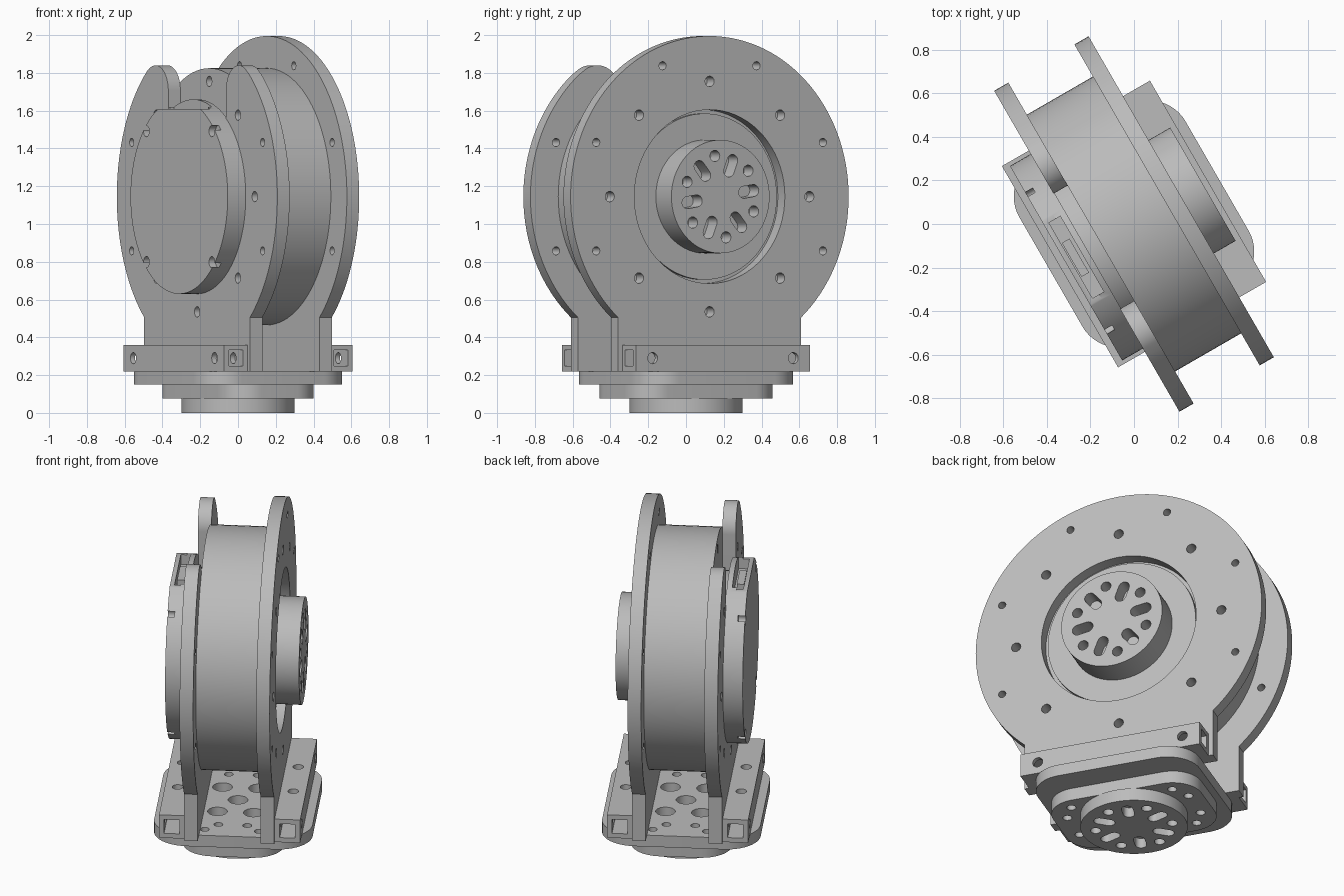
import bpy, bmesh
from math import sin, cos, radians, acos, degrees

cube = bpy.data.objects.get("Cube")
if cube:
    bpy.data.objects.remove(cube, do_unlink=True)

grey = bpy.data.materials.new("light_grey")
grey.use_nodes = True
grey.diffuse_color = (0.5, 0.5, 0.5, 1)
grey.node_tree.nodes["Principled BSDF"].inputs["Base Color"].default_value = (0.5, 0.5, 0.5, 1)

C = 1.145      # height of the motor axis
TURN = 30      # whole assembly is turned about z


def arc(cx, cy, r, a0, a1, n=24):
    steps = [radians(a0 + (a1 - a0) * i / n) for i in range(n + 1)]
    return [(cx + r * cos(a), cy + r * sin(a)) for a in steps]


def circle(cx, cy, r, n=24):
    return arc(cx, cy, r, 0, 360, n)[:-1]


def polar(cy, r, a):
    return r * cos(radians(a)), cy + r * sin(radians(a))


def rect(x0, x1, y0, y1):
    return [(x0, y0), (x1, y0), (x1, y1), (x0, y1)]


def rounded(hx, hy, r):
    pts = []
    for sx, sy, a in ((1, 1, 0), (-1, 1, 90), (-1, -1, 180), (1, -1, 270)):
        pts += arc(sx * (hx - r), sy * (hy - r), r, a, a + 90, 12)
    return pts


def slot(cy, a, r0, r1, r):
    return arc(*polar(cy, r1, a), r, a - 90, a + 90, 8) + arc(*polar(cy, r0, a), r, a + 90, a + 270, 8)


def make_mesh(name, prisms):
    """Each prism is (outline, axis, low, high)."""
    bm = bmesh.new()
    place = {"x": lambda p, h: (h, p[0], p[1]),
             "y": lambda p, h: (p[0], h, p[1]),
             "z": lambda p, h: (p[0], p[1], h)}
    for pts, axis, lo, hi in prisms:
        low = [bm.verts.new(place[axis](p, lo)) for p in pts]
        high = [bm.verts.new(place[axis](p, hi)) for p in pts]
        bm.faces.new(low)
        bm.faces.new(high)
        for i in range(len(pts)):
            j = (i + 1) % len(pts)
            bm.faces.new((low[i], low[j], high[j], high[i]))
    bmesh.ops.recalc_face_normals(bm, faces=bm.faces)
    mesh = bpy.data.meshes.new(name)
    bm.to_mesh(mesh)
    bm.free()
    obj = bpy.data.objects.new(name, mesh)
    bpy.context.collection.objects.link(obj)
    return obj


def part(name, prisms, *cut_groups):
    obj = make_mesh(name, prisms)
    obj.data.materials.append(grey)
    bpy.ops.object.select_all(action="DESELECT")
    obj.select_set(True)
    bpy.context.view_layer.objects.active = obj
    for group in cut_groups:
        cutter = make_mesh("cutter", group)
        cutter.hide_render = True
        mod = obj.modifiers.new("cut", "BOOLEAN")
        mod.operation, mod.solver, mod.object = "DIFFERENCE", "EXACT", cutter
        bpy.ops.object.modifier_apply(modifier=mod.name)
        bpy.data.objects.remove(cutter, do_unlink=True)
    bpy.ops.object.shade_smooth_by_angle(angle=radians(30))
    obj.rotation_euler.z = radians(TURN)
    return obj


def bolt_holes(lo, hi, inner, outer):
    holes = [(circle(*polar(C, 0.61, a), 0.028, 16), "x", lo, hi) for a in inner]
    return holes + [(circle(*polar(C, 0.75, a), 0.022, 16), "x", lo, hi) for a in outer]


def hub_holes(cy, axis, lo, hi):
    cuts = []
    for k in range(6):
        cuts.append((circle(*polar(cy, 0.218, 39 + 60 * k), 0.03, 16), axis, lo, hi))
        cuts.append((slot(cy, 69 + 60 * k, 0.145, 0.205, 0.032), axis, lo, hi))
    return cuts


# Motor body, bearing face and output hub
part("motor_body", [(circle(0, C, 0.68, 96), "x", -0.176, 0.176)],
     [(circle(*polar(C, 0.61, 90), 0.028, 16), "x", -0.2, -0.1)])
part("bearing_face", [(circle(0, C, 0.44, 72), "x", -0.255, 0.2)])
part("output_hub", [(circle(0, C, 0.3, 72), "x", 0.19, 0.365)],
     hub_holes(C, "x", 0.27, 0.4))

# Round mounting plate on the output side
LEG, RIM = 0.56, 0.85
foot = -degrees(acos(LEG / RIM))
legs = [(-LEG, 0.22), (LEG, 0.22)]
part("output_plate", [(legs + arc(0, C, RIM, foot, 180 - foot, 96), "x", 0.175, 0.25)],
     [(circle(0, C, 0.46, 72), "x", 0.1, 0.3)]
     + bolt_holes(0.1, 0.3, range(0, 360, 45), (-22.5, 22.5, 67.5, 112.5, 157.5, 202.5)))

# Forked mounting plate on the cap side
tip = 51.8
mouth = degrees(acos(0.305 / 0.46))
fork = (legs + arc(0, C, RIM, foot, tip, 40)
        + arc(0.44, C + 0.56, 0.135, tip, 180)[1:]
        + arc(0, C, 0.46, mouth, -180 - mouth, 64)
        + arc(-0.44, C + 0.56, 0.135, 0, 180 - tip)
        + arc(0, C, RIM, 180 - tip, 180 - foot, 40)[1:])
part("fork_plate", [(fork, "x", -0.25, -0.175)],
     bolt_holes(-0.3, -0.1, (0, 45, 135, 180, 225, 270, 315), (-22.5, 22.5, 157.5, 202.5)))

# Rear cap with flattened top, connector recess and screw notches
part("rear_cap", [(circle(0, C, 0.515, 96), "x", -0.36, -0.245)],
     [(rect(-0.6, 0.6, 1.61, 1.8), "x", -0.4, -0.3)],
     [(rect(-0.2, 0.2, 1.55, 1.8), "x", -0.335, -0.275)],
     [(circle(*polar(C, 0.49, a), 0.03, 16), "x", -0.4, -0.32) for a in (45, 135, 225, 315)])
part("connector", [(rect(-0.09, 0.09, 1.5, 1.59), "x", -0.33, -0.29)])

# Hollow square clamp bars beside each plate
for side, name in ((-1, "left_bar"), (1, "right_bar")):
    x0, x1 = sorted((side * 0.25, side * 0.392))
    part("clamp_" + name, [(rect(x0, x1, 0.22, 0.36), "y", -0.533, 0.533)],
         [(rect(x0 + 0.028, x1 - 0.028, 0.248, 0.332), "y", -0.6, 0.6)],
         [(circle(y, 0.29, 0.03, 16), "x", x0 - 0.1, x1 + 0.1) for y in (-0.43, 0.43)],
         [(circle((x0 + x1) / 2, y, 0.03, 16), "z", 0.1, 0.5) for y in (-0.16, 0.16)])

# Base plate, spacer and round foot
big = [(0, 0), (0.1, 0.16), (-0.1, 0.16), (0.1, -0.16), (-0.1, -0.16)]
small = [(sx * x, sy * y) for x, y in ((0.08, 0.33), (0.15, 0.4)) for sx in (-1, 1) for sy in (-1, 1)]
part("base_plate", [(rounded(0.44, 0.48, 0.19), "z", 0.15, 0.22)],
     [(circle(x, y, 0.055, 20), "z", 0.16, 0.3) for x, y in big]
     + [(circle(x, y, 0.025, 16), "z", 0.16, 0.3) for x, y in small])
part("base_spacer", [(rounded(0.28, 0.44, 0.17), "z", 0.075, 0.15)],
     [(circle(sx * x, sy * y, 0.026, 16), "z", 0, 0.13)
      for x, y in ((0.1, 0.36), (0.2, 0.3)) for sx in (-1, 1) for sy in (-1, 1)])
part("base_foot", [(circle(0, 0, 0.3, 72), "z", 0, 0.076)],
     hub_holes(0, "z", -0.1, 0.06))
